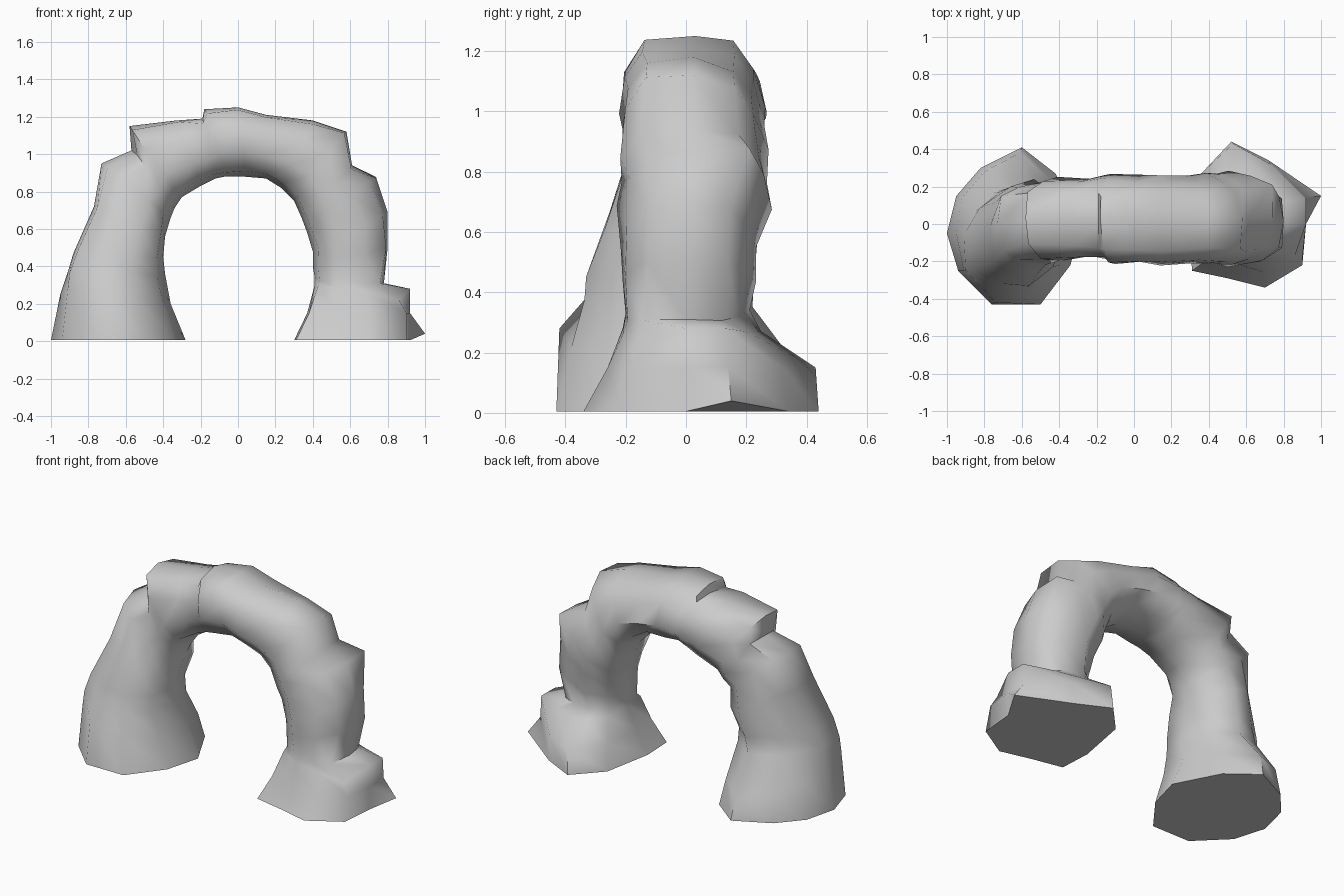
import bpy, bmesh, math, random
from mathutils import Vector

random.seed(7)
N = 10  # sides of the rock cross-section
# Cross-section from outer point round the back to inner point and front:
# (toward outer, toward back), squarer on the outer side, sloping at the back
SHAPE = [(1, 0), (.91, .62), (.38, .90), (-.28, 1), (-.82, .64),
         (-1, 0), (-.84, -.64), (-.32, -1), (.40, -.97), (.92, -.70)]


def foot_ring(points, z):
    """Ring from an outline; z is one height or one per point."""
    zs = z if isinstance(z, (list, tuple)) else [z] * N
    return [Vector((x, y, h)) for (x, y), h in zip(points, zs)]


def rock_ring(ox, oz, ix, iz, y0, y1, back=1, front=1):
    """Cross-section spanning an outer point, an inner point and a depth range.
    back / front pull the two outer corners in or out."""
    c = Vector(((ox + ix) / 2, (y0 + y1) / 2, (oz + iz) / 2))
    u = Vector(((ox - ix) / 2, 0, (oz - iz) / 2))
    v = Vector((0, (y1 - y0) / 2, 0))
    ring = []
    for k, (a, b) in enumerate(SHAPE):
        s = {1: back, 2: (1 + back) / 2, 9: front, 8: (1 + front) / 2}.get(k, 1)
        p = c + (u * a + v * b) * s
        if k not in (0, N // 2):
            p += Vector([random.uniform(-0.012, 0.012) for _ in range(3)])
        ring.append(p)
    return ring


# Foot outlines, starting at the outer side and passing the back first
left_foot = [(-1, -.05), (-.95, .15), (-.82, .3), (-.6, .41), (-.42, .27),
             (-.28, 0), (-.34, -.22), (-.5, -.43), (-.76, -.43), (-.94, -.25)]
left_mid = [(-.95, -.05), (-.92, .14), (-.80, .28), (-.61, .38), (-.44, .23),
            (-.36, 0), (-.40, -.22), (-.54, -.38), (-.74, -.42), (-.91, -.25)]
right_foot = [(.92, 0), (1, .15), (.72, .34), (.52, .44), (.36, .27),
              (.30, -.05), (.31, -.25), (.5, -.29), (.7, -.34), (.9, -.22)]
right_mid = [(.92, 0), (.92, .14), (.73, .32), (.53, .43), (.39, .22),
             (.37, -.03), (.38, -.2), (.52, -.22), (.7, -.26), (.9, -.18)]
right_ledge = [(.92, 0), (.92, .13), (.75, .2), (.56, .25), (.43, .16),
               (.41, 0), (.43, -.16), (.54, -.21), (.7, -.21), (.86, -.17)]

# Arch sections: outer x, z, inner x, z, depth range, back and front corner pull
arch = [
    (-.91, .37, -.39, .36, -.34, .22, .8, 1),
    (-.88, .47, -.40, .45, -.33, .23, .82, 1),
    (-.77, .72, -.39, .56, -.27, .24, .9, 1),
    (-.73, .95, -.36, .66, -.21, .22, 1, .95),
    (-.57, 1.02, -.34, .71, -.20, .24, 1, .85),
    (-.58, 1.15, -.30, .77, -.20, .26, 1, .9),
    (-.33, 1.18, -.20, .83, -.18, .25),
    (-.19, 1.19, -.12, .87, -.20, .26, 1, .95),
    (-.18, 1.24, -.07, .88, -.21, .26, .9, 1),
    (0, 1.25, .03, .88, -.20, .26, .95, 1),
    (.15, 1.21, .15, .87, -.21, .25),
    (.40, 1.18, .23, .82, -.21, .26, .86, 1),
    (.58, 1.12, .30, .75, -.22, .28, .78, 1),
    (.61, .94, .34, .66, -.22, .28, .95, 1),
    (.74, .87, .37, .58, -.22, .28, 1.1, .86),
    (.80, .69, .40, .48, -.21, .24, 1, .95),
    (.80, .50, .40, .40, -.20, .22),
    (.78, .31, .41, .34, -.20, .20),
]

rings = [foot_ring(left_foot, .005),
         foot_ring(left_mid, [.25, .22, .17, .14, .16, .2, .2, .22, .28, .28])]
rings += [rock_ring(*s) for s in arch]
rings += [foot_ring(right_ledge, [.28, .28, .27, .27, .29, .30, .30, .28, .26, .22]),
          foot_ring(right_mid, .15),
          foot_ring(right_foot, .005)]
rings[-1][1].z = .04

# Skin the rings into one rock body
bm = bmesh.new()
loops = [[bm.verts.new(p) for p in r] for r in rings]
for a, b in zip(loops, loops[1:]):
    for k in range(N):
        j = (k + 1) % N
        bm.faces.new((a[k], a[j], b[j], b[k]))
bm.faces.new(loops[0])
bm.faces.new(loops[-1])
bmesh.ops.recalc_face_normals(bm, faces=bm.faces)

mesh = bpy.data.meshes.new("rock_arch")
bm.to_mesh(mesh)
bm.free()
obj = bpy.data.objects.new("rock_arch", mesh)
bpy.context.collection.objects.link(obj)
bpy.context.view_layer.objects.active = obj
obj.select_set(True)
bpy.ops.object.shade_smooth_by_angle(angle=math.radians(60))
